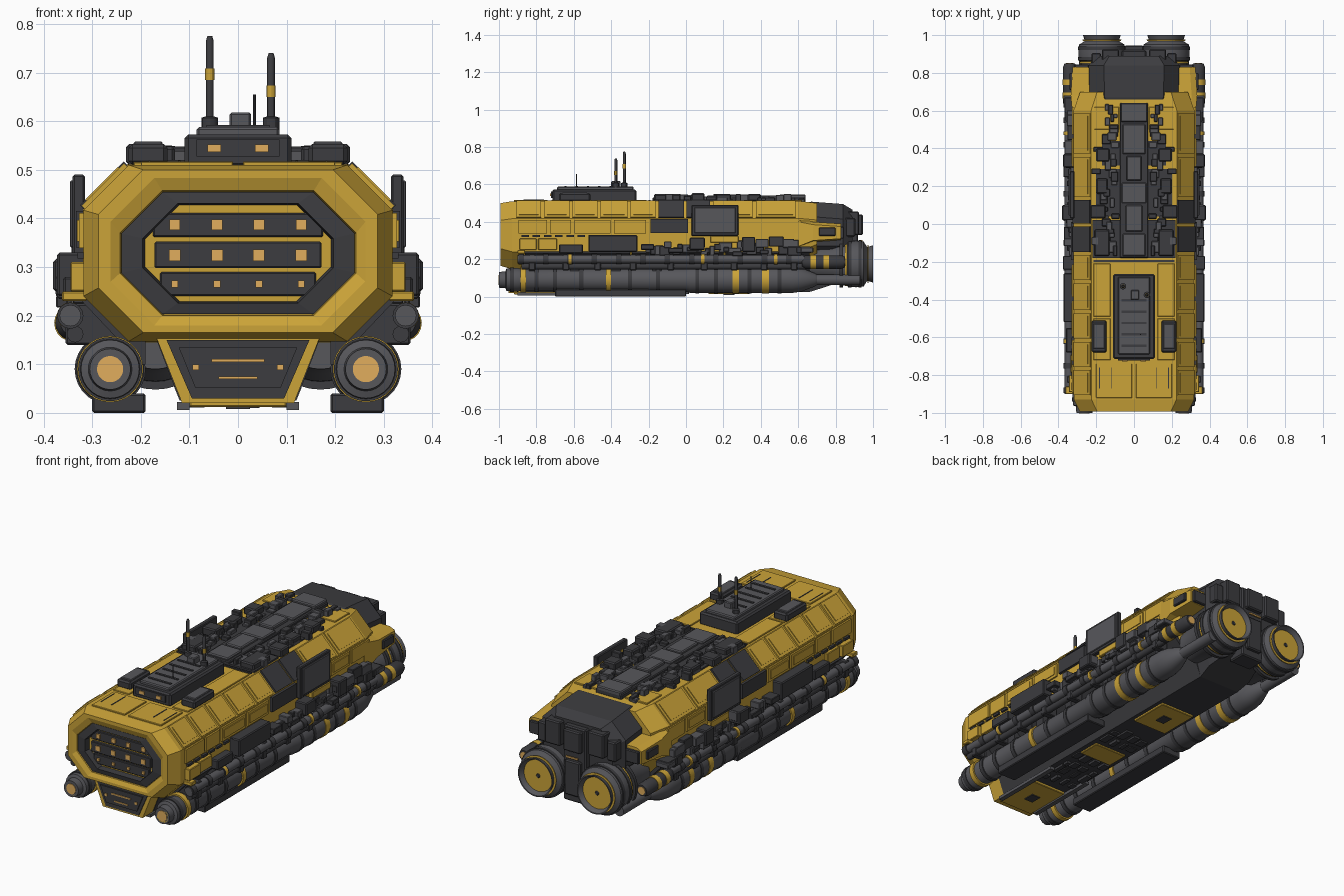
import bpy, bmesh, math, random
from mathutils import Vector

random.seed(7)

def material(name, rgb):
    m = bpy.data.materials.new(name)
    m.diffuse_color = (*rgb, 1)
    return m

YEL = material("yellow_paint", (0.60, 0.37, 0.04))
DARK = material("dark_metal", (0.045, 0.045, 0.05))
MID = material("mid_metal", (0.095, 0.095, 0.105))
LIT = material("warm_light", (0.75, 0.42, 0.11))

def finish(bm, name, mat, mirror=False, smooth=False):
    if mirror:
        d = bmesh.ops.duplicate(bm, geom=bm.verts[:] + bm.edges[:] + bm.faces[:])
        for v in d["geom"]:
            if isinstance(v, bmesh.types.BMVert):
                v.co.x *= -1
    bmesh.ops.recalc_face_normals(bm, faces=bm.faces[:])
    me = bpy.data.meshes.new(name)
    bm.to_mesh(me)
    bm.free()
    me.materials.append(mat)
    ob = bpy.data.objects.new(name, me)
    bpy.context.collection.objects.link(ob)
    if smooth:
        bpy.ops.object.select_all(action='DESELECT')
        ob.select_set(True)
        bpy.context.view_layer.objects.active = ob
        bpy.ops.object.shade_smooth_by_angle()
    return ob

def add_loft(bm, rings):
    vs = [[bm.verts.new(p) for p in r] for r in rings]
    n = len(vs[0])
    for a, b in zip(vs, vs[1:]):
        for i in range(n):
            bm.faces.new((a[i], a[(i + 1) % n], b[(i + 1) % n], b[i]))
    bm.faces.new(vs[0])
    bm.faces.new(vs[-1])

def loft(name, rings, mat, mirror=False):
    bm = bmesh.new()
    add_loft(bm, rings)
    return finish(bm, name, mat, mirror)

def boxes(name, items, mat, mirror=False, bev=0):
    bm = bmesh.new()
    for x0, x1, y0, y1, z0, z1 in items:
        add_loft(bm, [[(x0, y, z0), (x1, y, z0), (x1, y, z1), (x0, y, z1)] for y in (y0, y1)])
    if bev:
        bmesh.ops.bevel(bm, geom=bm.edges[:], offset=bev, segments=1, affect='EDGES')
    return finish(bm, name, mat, mirror)

def lathes(name, x, z, profiles, mat, mirror=True, n=28, up=False):
    """Turned parts along y at (x, z); with up=True along z at (x, y)."""
    bm = bmesh.new()
    for prof in profiles:
        rings = []
        for s, r in prof:
            cs = [(r * math.cos(2 * math.pi * i / n), r * math.sin(2 * math.pi * i / n)) for i in range(n)]
            rings.append([(x + c, z + d, s) if up else (x + c, s, z + d) for c, d in cs])
        add_loft(bm, rings)
    return finish(bm, name, mat, mirror, True)

def bands(ys, w, r):
    return [[(y - w / 2, r), (y + w / 2, r)] for y in ys]

def octo(w, zb, zt, c, y):
    k = w - c
    return [(w, y, zb + c), (w, y, zt - c), (k, y, zt), (-k, y, zt),
            (-w, y, zt - c), (-w, y, zb + c), (-k, y, zb), (k, y, zb)]

def plates(name, a, b, spans, t, mat, inset=0.0):
    """Slabs lying on the hull face running from a to b in x-z, on both sides."""
    bm = bmesh.new()
    a, b = Vector(a), Vector(b)
    d = (b - a).normalized()
    nrm = Vector((d.y, -d.x))
    if nrm.x < 0:
        nrm = -nrm
    a, b = a + d * inset, b - d * inset
    q = [a - nrm * .01, b - nrm * .01, b + nrm * t, a + nrm * t]
    for y0, y1 in spans:
        add_loft(bm, [[(p.x, y, p.y) for p in q] for y in (y0 + inset, y1 - inset)])
    return finish(bm, name, mat, True)

# Main hull with stepped front rim
loft("hull", [octo(.235, .205, .452, .085, -.95), octo(.243, .2, .457, .087, -.982),
              octo(.262, .18, .483, .09, -.992), octo(.287, .165, .5, .092, -.992),
              octo(.318, .147, .51, .093, -.93), octo(.32, .145, .512, .093, .6),
              octo(.285, .19, .5, .09, .7)], YEL)
# Front window frame, grille rows and lights
loft("window_frame", [octo(.17, .24, .415, .06, -.93), octo(.19, .23, .427, .07, -.945),
                      octo(.196, .226, .431, .072, -.983), octo(.24, .203, .454, .085, -.978),
                      octo(.24, .203, .454, .085, -.94)], DARK)
boxes("window_rows", [(-.175, .175, -.962, -.93, .362, .411), (-.172, .172, -.966, -.93, .298, .352),
                      (-.16, .16, -.962, -.93, .24, .29)], DARK, bev=.003)
boxes("window_back", [(-.183, .183, -.95, -.93, .245, .412)], MID)
boxes("window_lights", [(x - s, x + s, -.97, -.95, z - s, z + s)
      for z, s in ((.387, .011), (.324, .012), (.265, .007)) for x in (-.13, -.043, .043, .13)], LIT)

# Hull panels
bays = [(-.91, -.77), (-.76, -.62), (-.61, -.47), (-.46, -.31), (-.3, -.16), (.14, .36), (.37, .59)]
plates("upper_slope_panels", (.32, .419), (.227, .512), bays, .006, YEL, .004)
plates("upper_slope_insets", (.32, .419), (.227, .512), bays, .01, YEL, .018)
plates("upper_slope_dark_band", (.32, .419), (.227, .512), [(-.15, -.01), (0, .13)], .009, DARK, .002)
plates("side_panels", (.32, .335), (.32, .415),
       [(-.9, -.74), (-.73, -.61), (-.6, -.4), (-.39, -.21), (.3, .46), (.47, .62)], .007, YEL, .004)
plates("side_inset_panels", (.32, .335), (.32, .415), [(-.6, -.4), (-.39, -.21), (.3, .46)], .011, YEL, .018)
plates("side_dark_hatch", (.32, .34), (.32, .415), [(-.19, .01)], .013, DARK)
plates("lower_slope_covers", (.23, .145), (.32, .24), [(-.86, -.3), (-.29, .2), (.21, .66)], .008, DARK)
boxes("roof_panels", [(.01, .2, -.92, -.74, .505, .517), (.125, .215, -.72, -.5, .505, .516),
                      (.125, .215, -.49, -.21, .505, .517), (.08, .21, .5, .62, .505, .518)], YEL, True, .002)
boxes("roof_slots", [(.118, .123, -.87, -.76, .51, .519), (.18, .184, -.87, -.76, .51, .519),
                     (0, .215, -.2, -.19, .508, .517)], DARK, True)

# Chin and keel
def keel(w0, w1, z0, z1, y):
    return [(-w0, y, z0), (w0, y, z0), (w1, y, z1), (-w1, y, z1)]
loft("chin", [keel(.115, .17, .02, .16, y) for y in (-.95, -.86)], YEL)
loft("chin_frame", [keel(.095, .147, .03, .15, -.94), keel(.095, .147, .03, .15, -.955)], DARK)
loft("chin_inset", [keel(.088, .122, .052, .135, -.94), keel(.088, .122, .052, .135, -.962)], DARK)
boxes("chin_lights", [(0, .055, -.967, -.955, .105, .111), (0, .04, -.967, -.955, .07, .075),
                      (.08, .094, -.967, -.955, .088, .1)], LIT, True)
loft("keel", [keel(.12, .175, .025, .17, y) for y in (-.87, .66)], DARK)
loft("keel_tail", [keel(.12, .175, .025, .2, .66), keel(.13, .17, .05, .25, .74), keel(.1, .15, .09, .25, .86)], DARK)
boxes("belly_yellow_plates", [(-.1, .1, -.92, -.66, .012, .03), (-.095, .095, -.3, -.18, .016, .03),
                              (-.1, .1, .12, .34, .014, .03)], YEL, bev=.003)
boxes("belly_hatches", [(-.025, .025, -.82, -.76, .008, .02), (-.025, .025, .2, .26, .01, .02)], DARK)
boxes("belly_greebles", [(x, x + random.uniform(.02, .045), y, y + random.uniform(.03, .08), .01 + random.random() * .01, .03)
      for y in (-.6, -.52, -.44, -.36, -.14, -.06) for x in (-.1, -.04, .02, .07)], DARK)
boxes("base_rail", [(.1, .125, -.9, -.5, .006, .022)], MID, True)

# Lower pods with bands, nose lights and skids
lathes("pods", .263, .09, [[(-1, .042), (-.965, .045), (-.96, .06), (-.9, .064), (-.89, .06), (.0, .061),
       (.02, .07), (.57, .07), (.62, .062), (.69, .035), (.7, .028), (.93, .028)]], MID)
lathes("pod_collars", .263, .09, bands((-.93, -.8, -.7, -.56, -.3, -.15), .022, .066)
       + bands((.06, .16, .34, .5), .02, .073), DARK)
lathes("pod_yellow_bands", .263, .09, bands((-.87, -.415), .028, .068) + bands((.265, .425), .035, .073)
       + [[(-1, .035), (-.97, .035)]], YEL)
lathes("pod_nose_lights", .263, .09, [[(-1.0, .027), (-.98, .027)]], LIT).location.y = -.002
boxes("skids", [(.19, .3, -.7, 0, .0, .04)], DARK, True, .004)
boxes("pod_struts", [(.19, .3, y, y + .05, .1, .2) for y in (-.84, -.62, -.4, -.18, .1, .3, .52)], DARK, True)

# Side pipes with clamps
lathes("upper_pipes", .345, .2, [[(-.9, .022), (.63, .022)]], MID, n=16)
lathes("lower_pipes", .335, .162, [[(-.88, .017), (.64, .017)]], DARK, n=16)
lathes("pipe_collars", .345, .2, bands([-.88 + .13 * i for i in range(12)], .03, .027), DARK, n=16)
lathes("pipe_yellow_bands", .345, .2, bands((-.62, .09, .48), .018, .0275), YEL, n=16)
boxes("pipe_brackets", [(.28, .355, y, y + .035, .14, .225) for y in (-.84, -.66, -.49, -.3, -.1, .08, .24, .4, .56)],
      DARK, True, .004)
# Thruster cans behind the pipes
lathes("thruster_cans", .34, .185, [[(.62, .025), (.64, .036), (.83, .036), (.85, .028)]], DARK, n=20)
lathes("thruster_bands", .34, .185, bands((.68, .75), .03, .038), YEL, n=20)
lathes("thruster_lights", .34, .185, [[(.84, .02), (.853, .02)]], LIT, n=20)

# Side equipment
boxes("side_large_plate", [(.315, .34, .03, .28, .325, .49)], DARK, True, .004)
boxes("side_large_plate_face", [(.335, .346, .045, .265, .34, .478)], MID, True, .003)
boxes("side_lockers", [(.31, .372, -.52, -.26, .24, .33), (.31, .36, -.68, -.55, .23, .28),
                       (.31, .38, .02, .1, .25, .315), (.31, .375, .3, .37, .24, .32)], DARK, True, .005)
boxes("side_yellow_boxes", [(.31, .345, -.89, -.8, .25, .31), (.31, .335, -.79, -.69, .25, .31),
                            (.31, .362, -.9, -.86, .23, .25), (.31, .34, .13, .28, .29, .325)], YEL, True, .003)
boxes("side_vents", [(.31, .33, -.88 + .06 * i, -.84 + .06 * i, .318, .33) for i in range(10)], DARK, True)
sg = []
for i in range(36):
    y, z = -.24 + .88 * i / 36, random.uniform(.215, .27)
    sg.append((.3, random.uniform(.335, .376), y, y + random.uniform(.025, .08), z, z + random.uniform(.02, .055)))
boxes("side_greebles_dark", sg[::2], DARK, True, .003)
boxes("side_greebles_mid", sg[1::2], MID, True, .003)

# Roof spine and greebles
boxes("roof_spine", [(-.075, .075, -.18, .64, .505, .53)], DARK, bev=.004)
boxes("spine_blocks", [(-.06, .06, -.17, -.05, .52, .54), (-.045, .045, -.04, .1, .52, .543), (-.065, .065, .11, .22, .52, .54),
                       (-.04, .04, .23, .36, .52, .546), (-.06, .06, .37, .53, .52, .541), (-.07, .07, .54, .64, .52, .545)],
      MID, bev=.005)
boxes("roof_deck", [(.07, .22, -.18, .02, .505, .52), (.07, .2, .04, .29, .505, .519), (.07, .17, .31, .44, .505, .518)],
      DARK, True)
boxes("roof_equipment", [(.13, .21, -.17, -.03, .51, .548), (.15, .23, .03, .1, .51, .553),
                         (.14, .2, .16, .24, .51, .55), (.13, .2, .33, .4, .51, .55)], DARK, True, .006)
rg = []
for i in range(40):
    x, y = random.uniform(.075, .19), -.17 + .79 * i / 40
    rg.append((x, x + random.uniform(.015, .05), y, y + random.uniform(.02, .06), .505, random.uniform(.523, .55)))
boxes("roof_greebles_dark", rg[::2], DARK, True, .003)
boxes("roof_greebles_mid", rg[1::2], MID, True, .003)

# Command block, side boxes and antennas
boxes("command_block", [(-.11, .11, -.715, -.265, .505, .573)], DARK, bev=.008)
boxes("command_block_top", [(-.085, .085, -.69, -.28, .565, .588)], MID, bev=.005)
boxes("command_ribs", [(-.065, .065, y, y + .012, .58, .592) for y in (-.65, -.59, -.53, -.47, -.41)], DARK)
boxes("command_front_panel", [(-.085, .085, -.722, -.7, .527, .562)], DARK)
boxes("command_front_lights", [(.035, .063, -.727, -.71, .537, .552)], LIT, True)
boxes("roof_side_boxes", [(.145, .225, -.68, -.51, .51, .553)], DARK, True, .008)
boxes("roof_side_lids", [(.155, .215, -.66, -.53, .545, .558)], MID, True, .003)
boxes("sensor_box", [(-.017, .027, -.4, -.35, .58, .618)], MID, bev=.004)
for side, x, y, top in (("left", -.058, -.33, .775), ("right", .068, -.375, .74)):
    lathes(side + "_antenna", x, y, [[(.58, .017), (.607, .017), (.61, .008), (top - .01, .008), (top, .005)]], DARK, False, 12, True)
    lathes(side + "_antenna_band", x, y, [[(top - .09, .0095), (top - .067, .0095)]], YEL, False, 12, True)
lathes("thin_aerial", .034, -.585, [[(.58, .003), (.655, .003)]], DARK, False, 8, True)

# Tail housing, cheeks and tower
loft("tail_housing", [octo(.2, .2, .49, .06, .6), octo(.235, .19, .508, .08, .67), octo(.24, .19, .495, .08, .84),
                      octo(.2, .22, .465, .07, .89)], DARK)
loft("tail_cheeks", [[(.2, y, z0), (x, y, z0 + .01), (x, y, z1 - .015), (x - .03, y, z1), (.2, y, z1)]
     for x, y, z0, z1 in ((.325, .58, .25, .42), (.335, .68, .29, .4), (.325, .83, .3, .39))], YEL, True)
boxes("cheek_vents", [(.24, .315, .82, .845, .31, .375), (.325, .342, .71, .8, .325, .37)], DARK, True, .004)
boxes("tail_tower", [(-.065, .065, .82, .92, .06, .45), (-.05, .05, .88, .945, .33, .44),
                     (-.045, .045, .88, .94, .1, .28)], DARK, bev=.006)
boxes("tail_blocks", [(.08, .17, .84, .925, .33, .455), (.175, .225, .84, .905, .32, .42)], DARK, True, .006)
boxes("tower_light", [(-.035, .035, .935, .943, .295, .303)], LIT)

# Main engines
lathes("engines", .17, .175, [[(.66, .085), (.78, .095), (.81, .11), (.86, .113), (.865, .122), (.91, .125), (.95, .12),
       (.962, .1), (.97, .09), (1.0, .1), (1.0, .094), (.945, .065), (.945, .03)]], MID, n=36)
lathes("engine_collars", .17, .175, bands((.83, .875, .93), .018, .127), DARK, n=36)
lathes("engine_yellow_band", .17, .175, bands((.855,), .012, .119) + [[(.94, .052), (.953, .052)]]
       + [[(.97, .101), (.976, .103)]], YEL, n=36)
lathes("engine_core_dark", .17, .175, [[(.94, .04), (.96, .04)]], DARK, n=28)
lathes("engine_core_ring", .17, .175, [[(.94, .027), (.965, .027)]], YEL, n=28)
lathes("engine_core_tip", .17, .175, [[(.94, .016), (.97, .016), (.98, .008)]], DARK, n=20)
